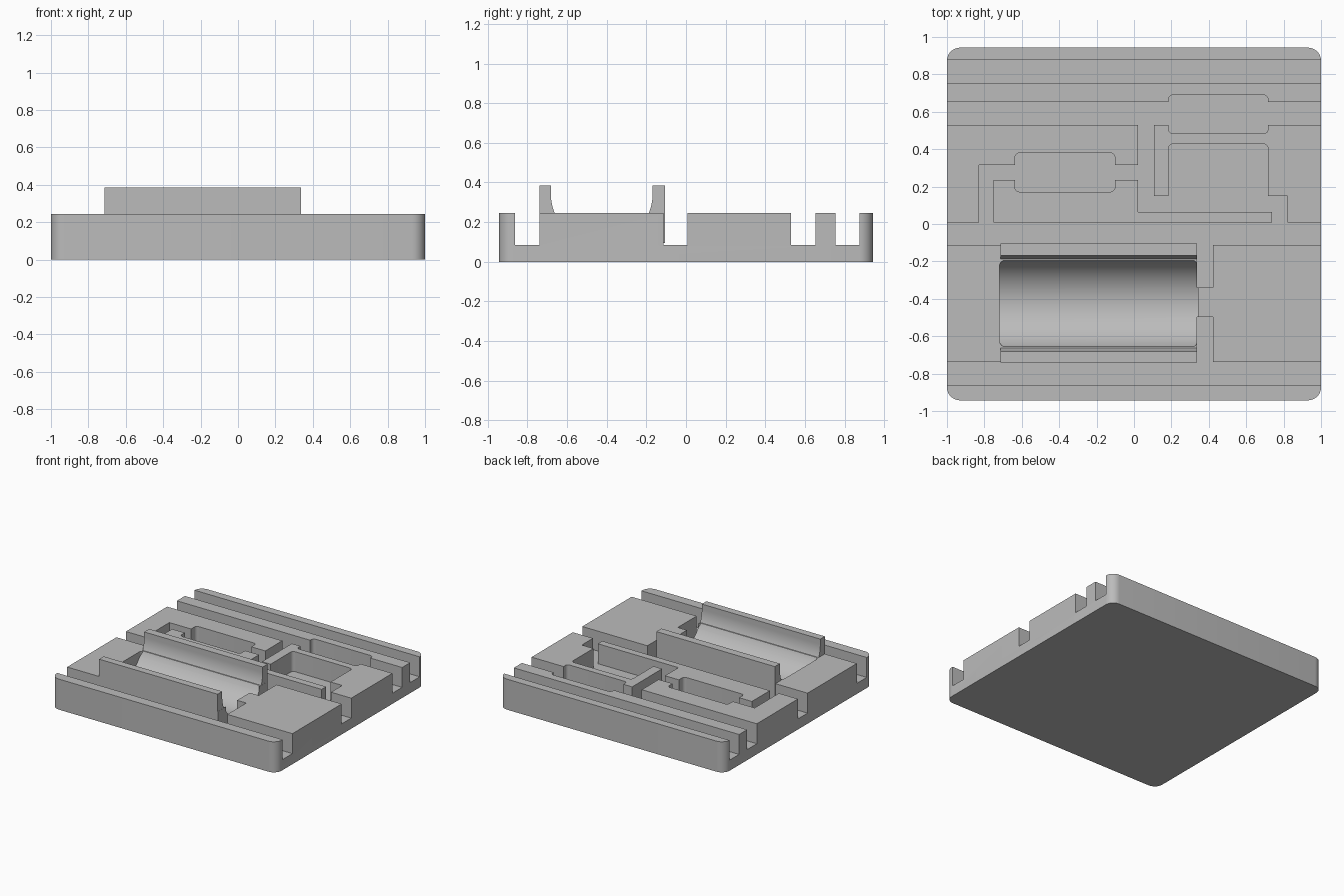
import bpy, bmesh, math

if "Cube" in bpy.data.objects:
    bpy.data.objects.remove(bpy.data.objects["Cube"])

FLOOR, DECK, RIM = 0.085, 0.245, 0.385   # groove floor, top deck, cradle wall top
CY, CZ = -0.425, 0.345                   # cradle axis

grey = bpy.data.materials.new("plain grey")
grey.diffuse_color = (0.5, 0.5, 0.5, 1)
grey.use_nodes = True
grey.node_tree.nodes["Principled BSDF"].inputs["Base Color"].default_value = grey.diffuse_color


def prism(name, pts, lo, hi, axis="z"):
    """Extrude a closed outline along z (points are x,y) or x (points are y,z)."""
    place = (lambda p, t: (p[0], p[1], t)) if axis == "z" else (lambda p, t: (t, p[0], p[1]))
    bm = bmesh.new()
    a = [bm.verts.new(place(p, lo)) for p in pts]
    b = [bm.verts.new(place(p, hi)) for p in pts]
    bm.faces.new(a)
    bm.faces.new(b)
    n = len(pts)
    for i in range(n):
        j = (i + 1) % n
        bm.faces.new((a[i], a[j], b[j], b[i]))
    bmesh.ops.recalc_face_normals(bm, faces=bm.faces)
    me = bpy.data.meshes.new(name)
    bm.to_mesh(me)
    bm.free()
    me.materials.append(grey)
    ob = bpy.data.objects.new(name, me)
    bpy.context.collection.objects.link(ob)
    return ob


def rounded(x0, x1, y0, y1, r, seg=6):
    """Rounded rectangle outline; r = 0 gives a plain rectangle."""
    if r == 0:
        return [(x0, y0), (x1, y0), (x1, y1), (x0, y1)]
    pts = []
    for k, (cx, cy) in enumerate([(x1 - r, y1 - r), (x0 + r, y1 - r),
                                  (x0 + r, y0 + r), (x1 - r, y0 + r)]):
        for i in range(seg + 1):
            t = math.pi / 2 * (k + i / seg)
            pts.append((cx + r * math.cos(t), cy + r * math.sin(t)))
    return pts


def boolean(ob, cutter, op="DIFFERENCE"):
    """Apply a boolean and remove the cutter."""
    m = ob.modifiers.new("cut", "BOOLEAN")
    m.object, m.operation, m.solver = cutter, op, "EXACT"
    dg = bpy.context.evaluated_depsgraph_get()
    dg.update()
    me = bpy.data.meshes.new_from_object(ob.evaluated_get(dg))
    ob.modifiers.clear()
    ob.data = me
    bpy.data.objects.remove(cutter)


def smooth(ob):
    bpy.ops.object.select_all(action="DESELECT")
    ob.select_set(True)
    bpy.context.view_layer.objects.active = ob
    bpy.ops.object.shade_smooth_by_angle(angle=math.radians(30))


# Base plate with rounded corners
base = prism("base_plate", rounded(-1, 1, -0.943, 0.943, 0.07, 8), 0, DECK)

# Channels and component pockets: x0, x1, y0, y1, corner radius
E = 1.1
cuts = [
    (-E, E, -0.863, -0.738, 0), (-E, E, -0.113, 0.008, 0),     # full-length grooves
    (-E, E, 0.53, 0.653, 0), (-E, E, 0.755, 0.876, 0),
    (0.338, 0.422, -0.34, -0.1, 0), (0.338, 0.422, -0.75, -0.498, 0),  # contact slots
    (-0.83, -0.75, 0, 0.315, 0), (-0.8, 0.06, 0.236, 0.315, 0),  # left channels
    (0.022, 0.107, 0.065, 0.56, 0), (0.06, 0.82, 0.065, 0.15, 0),
    (0.737, 0.82, 0, 0.12, 0),
    (-0.637, -0.102, 0.172, 0.38, 0.025),                      # component pockets
    (0.184, 0.717, 0.483, 0.69, 0.025),
    (0.184, 0.717, 0.1, 0.428, 0.025),
]
for x0, x1, y0, y1, r in cuts:
    boolean(base, prism("cutter", rounded(x0, x1, y0, y1, r), FLOOR, 0.6))

# Cylindrical trough with rounded plan corners
N = 64
tube = prism("tube", [(CY + 0.25 * math.cos(2 * math.pi * i / N),
                       CZ + 0.25 * math.sin(2 * math.pi * i / N)) for i in range(N)],
             -0.8, 0.5, "x")
boolean(tube, prism("plan", rounded(-0.72, 0.341, -0.66, -0.19, 0.04), 0.02, 0.5), "INTERSECT")
boolean(base, tube)
smooth(base)

# Curved retaining walls on both sides of the trough
R = 0.257
inner = []
for i in range(11):
    z = DECK + (CZ - DECK) * i / 10
    inner.append((math.sqrt(R * R - (CZ - z) ** 2), z))
inner.append((R, RIM))
front = inner + [(0.315, RIM), (0.315, DECK)]
back = inner + [(0.32, RIM), (0.32, 0.095), (0.311, 0.095), (0.311, DECK)]
for name, side, prof in (("front_cradle_wall", -1, front), ("back_cradle_wall", 1, back)):
    smooth(prism(name, [(CY + side * d, z) for d, z in prof], -0.715, 0.337, "x"))
